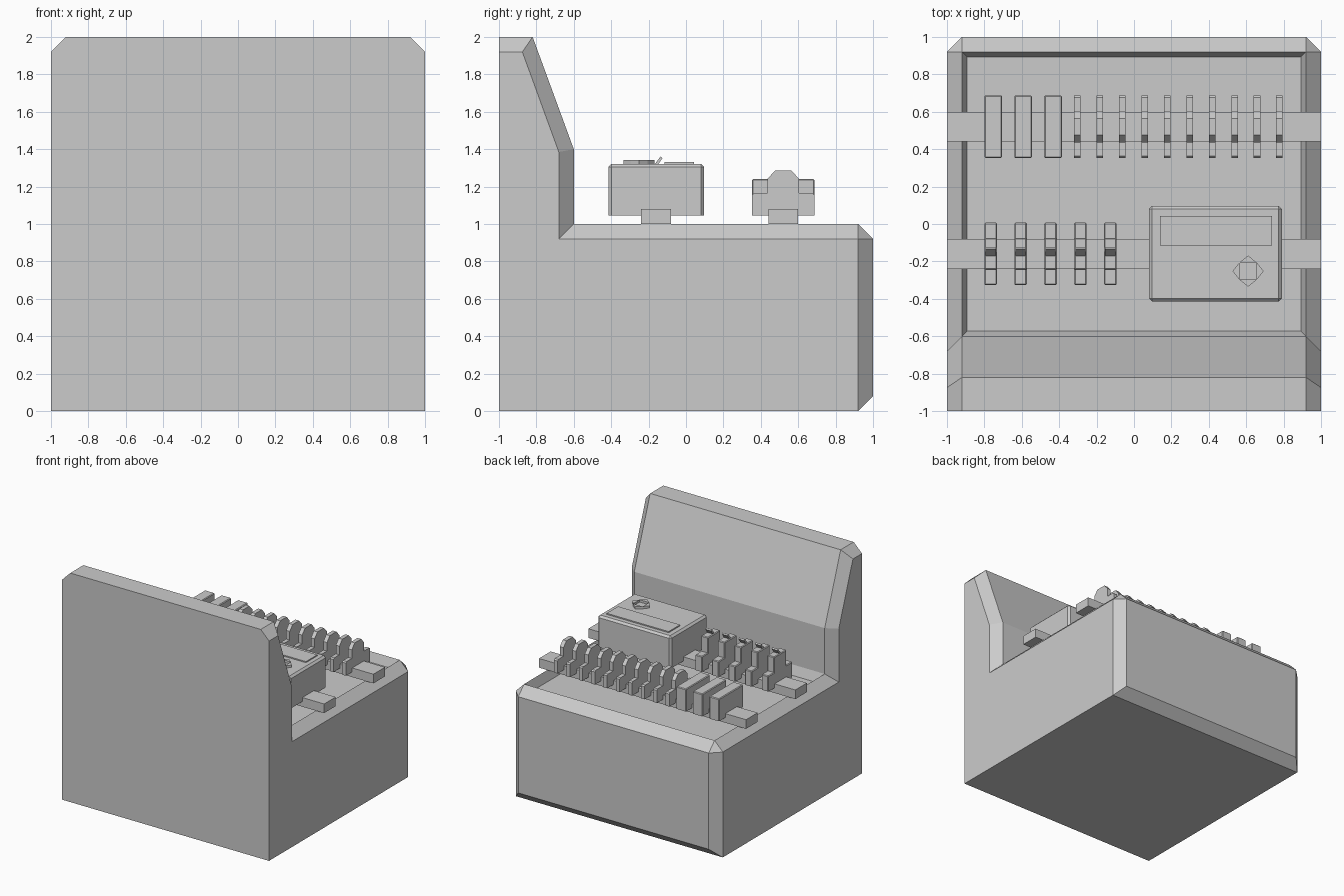
import bpy, bmesh
from mathutils import Vector

if "Cube" in bpy.data.objects:
    bpy.data.objects.remove(bpy.data.objects["Cube"])

grey = bpy.data.materials.new("light_grey")
grey.diffuse_color = (0.6, 0.6, 0.6, 1)
grey.use_nodes = True
grey.node_tree.nodes["Principled BSDF"].inputs["Base Color"].default_value = grey.diffuse_color


def finish(name, bm):
    bmesh.ops.recalc_face_normals(bm, faces=bm.faces)
    mesh = bpy.data.meshes.new(name)
    bm.to_mesh(mesh)
    bm.free()
    mesh.materials.append(grey)
    ob = bpy.data.objects.new(name, mesh)
    bpy.context.collection.objects.link(ob)
    return ob


def prism(name, pts, axis, lo, hi, bevel=0.0, keep_bottom=False):
    """Extrude a flat outline: (y, z) along x, or (x, y) along z."""
    bm = bmesh.new()
    place = (lambda p, d: (d, *p)) if axis == "x" else (lambda p, d: (*p, d))
    face = bm.faces.new([bm.verts.new(place(p, lo)) for p in pts])
    ext = bmesh.ops.extrude_face_region(bm, geom=[face])
    move = Vector((hi - lo, 0, 0)) if axis == "x" else Vector((0, 0, hi - lo))
    bmesh.ops.translate(bm, vec=move, verts=[g for g in ext["geom"] if isinstance(g, bmesh.types.BMVert)])
    bmesh.ops.recalc_face_normals(bm, faces=bm.faces)
    if bevel:
        low = min(v.co.z for v in bm.verts) + 1e-4
        edges = [e for e in bm.edges if e.is_convex and max(v.co.z for v in e.verts) > low]
        bmesh.ops.bevel(bm, geom=edges, offset=bevel, segments=1, affect="EDGES")
    return finish(name, bm)


def box(name, x0, x1, y0, y1, z0, z1, bevel=0.0):
    return prism(name, [(x0, y0), (x1, y0), (x1, y1), (x0, y1)], "z", z0, z1, bevel)


# Cabinet: inner outline at x = 0.92 and shrunken outline at x = 1 form the chamfers
inner = [(-1, 2), (-0.82, 2), (-0.6, 1.4), (-0.6, 1), (0.92, 1), (1, 0.92), (1, 0.08)]
outer = [(-1, 0), (-1, 1.92), (-0.875, 1.92), (-0.68, 1.385), (-0.68, 0.92), (0.92, 0.92), (0.92, 0)]
bm = bmesh.new()
A, B = {}, {}
for s in (-1, 1):
    A[s] = [bm.verts.new((0.92 * s, y, z)) for y, z in inner]
    B[s] = [bm.verts.new((s, y, z)) for y, z in outer]
for i in range(6):
    f = bm.faces.new([A[-1][i], A[1][i], A[1][i + 1], A[-1][i + 1]])
    if i == 3:
        deck = f
bm.faces.new([B[-1][0], B[1][0], B[1][1], A[1][0], A[-1][0], B[-1][1]])   # front
bm.faces.new([B[-1][0], B[1][0], B[1][6], B[-1][6]])                      # bottom
bm.faces.new([A[-1][6], A[1][6], B[1][6], B[-1][6]])                      # low back chamfer
for s in (-1, 1):
    a, b = A[s], B[s]
    bm.faces.new(b)
    bm.faces.new([a[0], a[1], b[2], b[1]])
    for i in (1, 2, 3):
        bm.faces.new([a[i], a[i + 1], b[i + 2], b[i + 1]])
    bm.faces.new([a[4], a[5], b[5]])
    bm.faces.new([a[5], a[6], b[6], b[5]])
bmesh.ops.recalc_face_normals(bm, faces=bm.faces)
# sunken tray in the deck
bmesh.ops.inset_region(bm, faces=[deck], thickness=0.04)
bmesh.ops.translate(bm, vec=(0, 0, -0.08), verts=deck.verts)
finish("cabinet", bm)

# Mounting rails
REAR, FRONT = 0.52, -0.16
for name, y in (("rear_rail", REAR), ("front_rail", FRONT)):
    box(name, -1, 1, y - 0.08, y + 0.08, 1.0, 1.08)

BASE = 1.045

# Relay blocks
for i in range(3):
    x = -0.8 + 0.16 * i
    box(f"relay_block_{i}", x, x + 0.095, REAR - 0.167, REAR + 0.167, BASE, 1.24, 0.006)


def mirrored(half, y):
    return [(y - d, z) for d, z in half] + [(y + d, z) for d, z in reversed(half)]


# Thin terminal slices
terminal = mirrored([(0.167, BASE), (0.167, 1.155), (0.157, 1.165), (0.085, 1.165),
                     (0.085, 1.24), (0.045, 1.285)], REAR)
for i in range(10):
    x = -0.32 + 0.12 * i
    prism(f"terminal_{i}", terminal, "x", x, x + 0.035)

# Circuit breakers with tilted switches
breaker = mirrored([(0.167, BASE), (0.167, 1.18), (0.085, 1.18), (0.085, 1.315)], FRONT)
switch = [(-0.175, 1.31), (-0.135, 1.362), (-0.126, 1.352), (-0.155, 1.31)]
for i in range(5):
    x = -0.8 + 0.16 * i
    prism(f"breaker_{i}", breaker, "x", x, x + 0.067, 0.006)
    prism(f"breaker_switch_{i}", switch, "x", x + 0.006, x + 0.061)

# Controller with screen and arrow keys
box("controller", 0.08, 0.79, -0.415, 0.097, BASE, 1.322, 0.017)
box("screen", 0.138, 0.737, -0.115, 0.042, 1.31, 1.332)
for name, dx, dy in (("up", 0, 1), ("down", 0, -1), ("left", -1, 0), ("right", 1, 0)):
    tri = [(0.61 + dx * r - dy * w, -0.252 + dy * r + dx * w)
           for r, w in ((0.083, 0), (0.046, 0.046), (0.046, -0.046))]
    prism(f"{name}_key", tri, "z", 1.31, 1.342)
